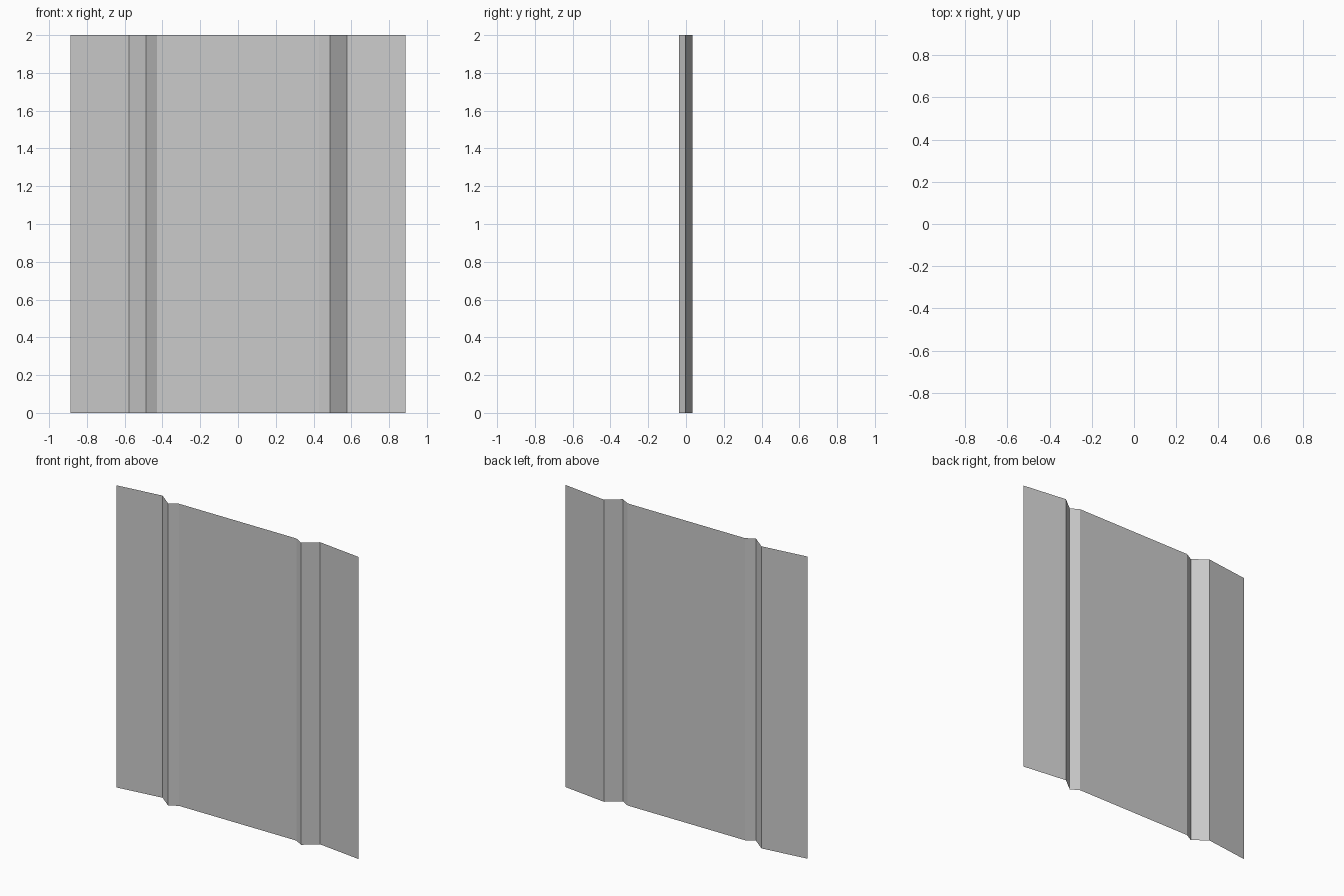
import bpy, bmesh

if "Cube" in bpy.data.objects:
    bpy.data.objects.remove(bpy.data.objects["Cube"])

HEIGHT = 2.0

# Half of the folded cross-section (x, y), from outer edge to centre panel
half = [(0.887, -0.004), (0.577, 0.035), (0.487, -0.036), (0.43, -0.003)]
profile = [(-x, y) for x, y in half] + half[::-1]

# Thin folded sheet: draw the profile as a wire and extrude it upwards
bm = bmesh.new()
verts = [bm.verts.new((x, y, 0)) for x, y in profile]
edges = [bm.edges.new(pair) for pair in zip(verts, verts[1:])]
result = bmesh.ops.extrude_edge_only(bm, edges=edges)
top = [v for v in result["geom"] if isinstance(v, bmesh.types.BMVert)]
bmesh.ops.translate(bm, verts=top, vec=(0, 0, HEIGHT))

# Face the sheet towards the front
bm.normal_update()
if sum(f.normal.y for f in bm.faces) > 0:
    bmesh.ops.reverse_faces(bm, faces=bm.faces[:])

mesh = bpy.data.meshes.new("folded_panel")
bm.to_mesh(mesh)
bm.free()
bpy.context.collection.objects.link(bpy.data.objects.new("folded_panel", mesh))
